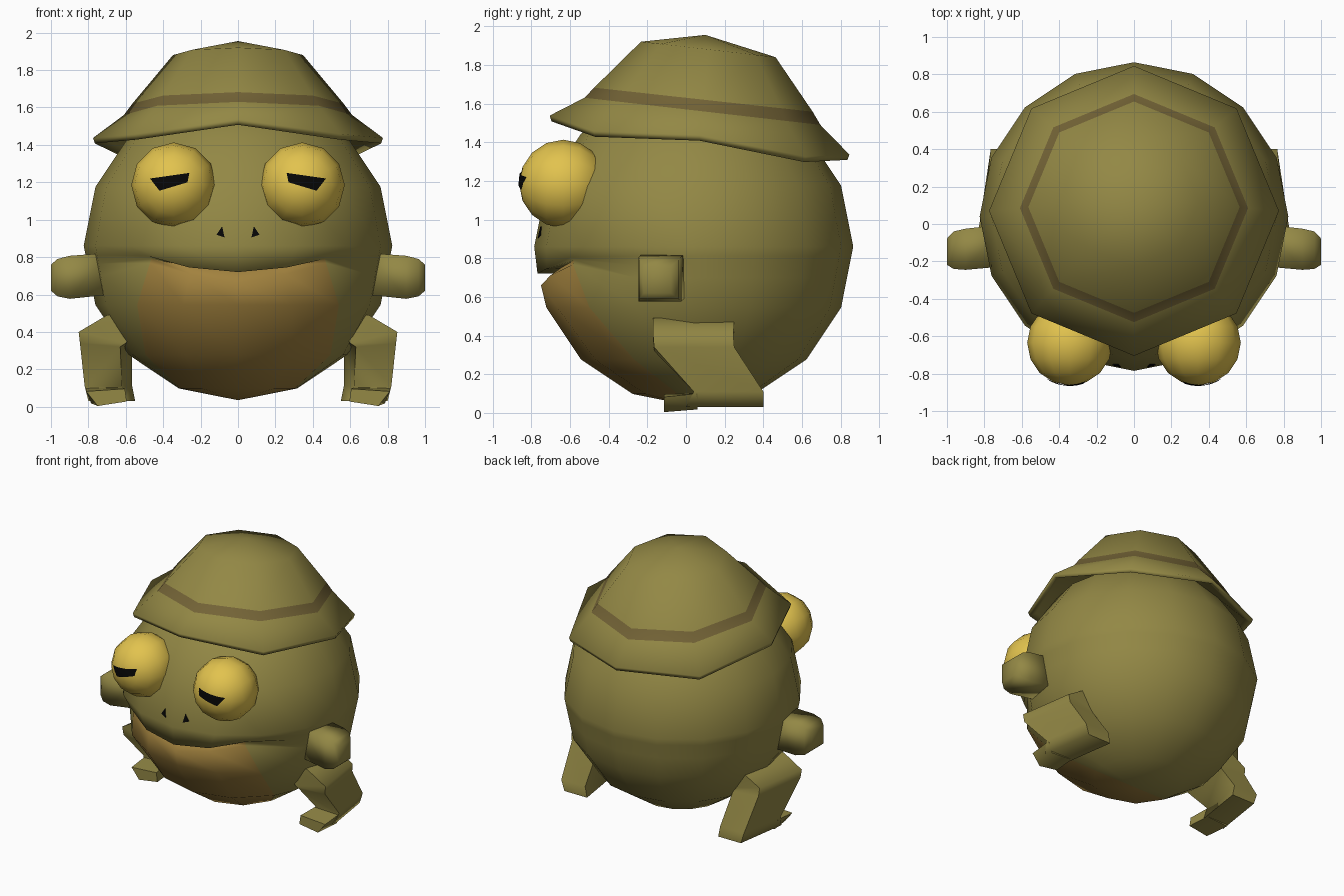
import bpy, bmesh, math
from mathutils import Vector

if "Cube" in bpy.data.objects:
    bpy.data.objects.remove(bpy.data.objects["Cube"])


def material(name, rgb):
    m = bpy.data.materials.new(name)
    m.diffuse_color = [(c / 255 / 12.92) if c < 10 else ((c / 255 + 0.055) / 1.055) ** 2.4 for c in rgb] + [1]
    m.use_nodes = True
    m.node_tree.nodes["Principled BSDF"].inputs["Base Color"].default_value = m.diffuse_color
    return m


SKIN = material("olive skin", (147, 136, 69))
BELLY = material("tan belly", (162, 130, 62))
BAND = material("brown band", (115, 99, 54))
EYE = material("yellow eye", (226, 195, 78))
BLACK = material("black", (6, 6, 6))


def finish(name, bm, mats, angle=40):
    bmesh.ops.recalc_face_normals(bm, faces=bm.faces)
    me = bpy.data.meshes.new(name)
    bm.to_mesh(me)
    bm.free()
    for m in mats:
        me.materials.append(m)
    ob = bpy.data.objects.new(name, me)
    bpy.context.collection.objects.link(ob)
    bpy.ops.object.select_all(action='DESELECT')
    ob.select_set(True)
    bpy.context.view_layer.objects.active = ob
    bpy.ops.object.shade_smooth_by_angle(angle=math.radians(angle))
    return ob


def loft(bm, rings, mat=lambda row, col: 0, caps=True):
    """Skin closed rings of points; a ring of one point becomes a pole."""
    vs = [[bm.verts.new(p) for p in r] for r in rings]
    for i, (a, b) in enumerate(zip(vs, vs[1:])):
        n = max(len(a), len(b))
        for j in range(n):
            k = (j + 1) % n
            if len(a) == 1:
                f = (a[0], b[k], b[j])
            elif len(b) == 1:
                f = (a[j], a[k], b[0])
            else:
                f = (a[j], a[k], b[k], b[j])
            bm.faces.new(f).material_index = mat(i, j)
    if caps:
        for r in (vs[0], vs[-1]):
            if len(r) > 2:
                bm.faces.new(r)


# ---- body: 16-sided ball with a mouth crease and a belly panel
R, CY, CZ = 0.825, 0.04, 0.86


def chord(z):
    return R - abs(z - CZ) / 0.314 * 0.063


def ball_ring(lat, corner=45):
    # corner = azimuth of the belly edge on this ring
    t = math.radians(lat)
    pts = []
    for k in range(-8, 8):
        a = abs(k)
        az = a * corner / 2 if a <= 2 else corner + (a - 2) * (90 - corner) / 2 if a <= 4 else a * 22.5
        az = math.radians(math.copysign(az, k))
        r = R * math.cos(t)
        pts.append((r * math.sin(az), CY - r * math.cos(az), CZ + R * math.sin(t)))
    return pts


def lip_ring(front, z_side):
    # front = (radius, height) for the three columns from the middle out
    pts = []
    for k in range(-8, 8):
        a = abs(k)
        r, z = front[a] if a < 3 else (chord(z_side), z_side)
        az = math.radians(math.copysign((0, 19, 37)[a] if a < 3 else a * 22.5, k))
        pts.append((r * math.sin(az), CY - r * math.cos(az), z))
    return pts


rings = [[(0, CY, CZ + R)]]
rings += [ball_ring(l) for l in (67.5, 45, 22.5, 0)]
rings += [lip_ring(((.808, .72), (.805, .745), (.80, .805)), .81),
          lip_ring(((.725, .722), (.73, .748), (.772, .79)), .765),
          lip_ring(((.79, .66), (.785, .71), (.782, .768)), .70)]
rings += [ball_ring(-22.5), ball_ring(-45, 58), ball_ring(-67.5, 75), [(0, CY, CZ - R)]]
bm = bmesh.new()
loft(bm, rings, lambda row, col: 1 if row >= 6 and 6 <= col <= 9 else 0)
finish("body", bm, [SKIN, BELLY], 120)

# ---- hat: tilted octagon rings from the underside, over the brim, to the crown


def hat_ring(r, cy, z, tilt, lift=(0, 0, 0, 0, 0)):
    pts = []
    for k in range(8):
        a = k * math.pi / 4
        y = -r * math.cos(a)
        pts.append((r * math.sin(a), cy + y, z + tilt * y + lift[min(k, 8 - k)]))
    return pts


brim = (0.015, -0.035, 0.015, -0.025, 0.015)   # wavy edge, front to back
hat = [hat_ring(.56, .08, 1.50, -.13),
       hat_ring(.72, .07, 1.42, -.13, brim),
       hat_ring(.765, .07, 1.393, -.13, brim),
       hat_ring(.775, .07, 1.422, -.13, brim),
       hat_ring(.61, .085, 1.56, -.115),
       hat_ring(.565, .09, 1.62, -.11),
       hat_ring(.348, .115, 1.88, -.115),
       [(0, .1, 1.955)]]
bm = bmesh.new()
loft(bm, hat, lambda row, col: 1 if row == 4 else 0)
finish("hat", bm, [SKIN, BAND], 110)

for side, s in (("left", -1), ("right", 1)):
    # ---- eye, with its pole facing forward
    ex, ey, ez, er = 0.343 * s, -0.635, 1.185, 0.228
    rows = []
    for i in range(9):
        t = i * math.pi / 8
        n = 1 if i in (0, 8) else 12
        rows.append([(ex + er * math.sin(t) * math.cos(j * math.pi / 6), ey - er * math.cos(t),
                      ez + er * math.sin(t) * math.sin(j * math.pi / 6)) for j in range(n)])
    bm = bmesh.new()
    loft(bm, rows)
    finish(side + "_eye", bm, [EYE], 60)

    # ---- pupil: slanted half-closed strip hugging the eye
    bm = bmesh.new()
    top = [Vector((.26, 1.25)), Vector((.47, 1.22))]
    low = [Vector((.27, 1.20)), Vector((.42, 1.155))]
    cols = []
    for i in range(6):
        col = []
        for j in range(3):
            p = top[0].lerp(top[1], i / 5).lerp(low[0].lerp(low[1], i / 5), j / 2)
            d = (p.x - .343) ** 2 + (p.y - ez) ** 2
            col.append(bm.verts.new((p.x * s, ey - math.sqrt((er + .003) ** 2 - d), p.y)))
        cols.append(col)
    for a, b in zip(cols, cols[1:]):
        for j in range(2):
            f = bm.faces.new((a[j], a[j + 1], b[j + 1], b[j]))
            f.normal_update()
            if f.normal.y > 0:
                f.normal_flip()
    finish(side + "_pupil", bm, [BLACK])

    # ---- nostril: thin triangular plate
    bm = bmesh.new()
    tri = ((.115, .92), (.072, .905), (.085, .965))
    loft(bm, [[(x * s, CY - chord(z) + .2 * x - d, z) for x, z in tri] for d in (-.002, .006)])
    finish(side + "_nostril", bm, [BLACK])

    # ---- arm: square stub with a rounded end
    bm = bmesh.new()
    secs = ((.70, -.115, .71, .112, .112), (.90, -.135, .692, .11, .115),
            (.965, -.14, .69, .10, .10), (1.0, -.148, .69, .07, .07))
    loft(bm, [[(x * s, cy + a * hy, cz + b * hz) for a, b in ((-1, -1), (1, -1), (1, 1), (-1, 1))]
              for x, cy, cz, hy, hz in secs])
    finish(side + "_arm", bm, [SKIN], 110)

    # ---- leg: thigh, shin and heel, as outer/inner edges per section, turned out at the front
    bm = bmesh.new()
    secs = ((.70, .49, .50, .49, -.17, .25), (.852, .40, .60, .34, -.17, .245),
            (.845, .34, .63, .32, -.165, .25), (.82, .11, .62, .11, .04, .40),
            (.80, .03, .61, .03, .0, .40))

    def turned(x, y, z, front):
        return ((x - .15 * (y - front)) * s, y, z)

    loft(bm, [[turned(xo, yf, zo, yf), turned(xo, yb, zo, yf),
               turned(xi, yb, zi, yf), turned(xi, yf, zi, yf)]
              for xo, zo, xi, zi, yf, yb in secs])
    # foot pointing forward, its sole narrower on the outside
    foot = ((.06, ((.61, .03), (.785, .018), (.815, .10), (.62, .105))),
            (-.115, ((.595, .028), (.75, .004), (.812, .082), (.605, .096))))
    loft(bm, [[(x * s, y, z) for x, z in quad] for y, quad in foot])
    finish(side + "_leg", bm, [SKIN], 80)
